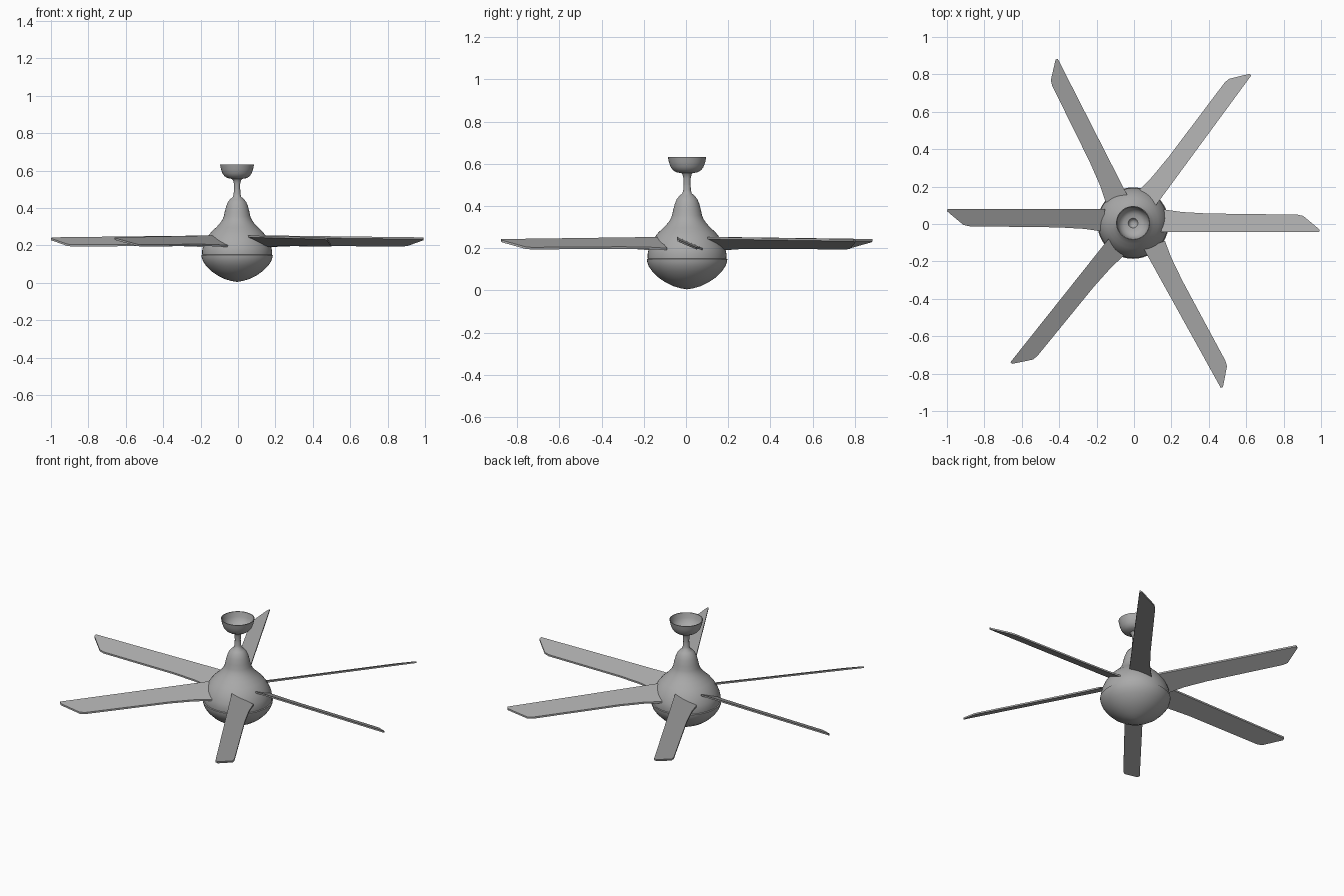
import bpy, bmesh, math
from mathutils import Matrix, Vector

if "Cube" in bpy.data.objects:
    bpy.data.objects.remove(bpy.data.objects["Cube"], do_unlink=True)

grey = bpy.data.materials.new("mid_grey")
grey.use_nodes = True
GREY = (0.4, 0.4, 0.4, 1)
grey.diffuse_color = GREY
grey.node_tree.nodes["Principled BSDF"].inputs["Base Color"].default_value = GREY
CENTRE = Vector((-0.005, 0.005, 0))


def finish(bm, name, angle):
    bmesh.ops.recalc_face_normals(bm, faces=bm.faces)
    mesh = bpy.data.meshes.new(name)
    bm.to_mesh(mesh)
    bm.free()
    mesh.materials.append(grey)
    ob = bpy.data.objects.new(name, mesh)
    ob.location = CENTRE
    bpy.context.collection.objects.link(ob)
    bpy.ops.object.select_all(action='DESELECT')
    ob.select_set(True)
    bpy.context.view_layer.objects.active = ob
    bpy.ops.object.shade_smooth_by_angle(angle=math.radians(angle))
    return ob


def lathe(name, profile, steps=48):
    bm = bmesh.new()
    verts = [bm.verts.new((r, 0, z)) for r, z in profile]
    edges = [bm.edges.new(pair) for pair in zip(verts, verts[1:])]
    bmesh.ops.spin(bm, geom=verts + edges, axis=(0, 0, 1), cent=(0, 0, 0),
                   angle=math.tau, steps=steps)
    bmesh.ops.remove_doubles(bm, verts=bm.verts, dist=0.0005)
    return finish(bm, name, 40)


# Lower bowl with a soft point
lathe("lower_bowl", [(0, 0.005), (0.03, 0.01), (0.065, 0.02), (0.105, 0.04),
                     (0.137, 0.062), (0.165, 0.09), (0.182, 0.115),
                     (0.189, 0.135), (0.191, 0.148), (0.185, 0.151), (0, 0.151)])

# Motor housing tapering into the neck
lathe("motor_housing", [(0, 0.15), (0.186, 0.15), (0.187, 0.17), (0.182, 0.195),
                        (0.17, 0.225), (0.155, 0.25), (0.135, 0.275),
                        (0.11, 0.298), (0.09, 0.32), (0.078, 0.338),
                        (0.071, 0.355), (0.066, 0.38), (0.058, 0.41),
                        (0.049, 0.432), (0.037, 0.447), (0.022, 0.46),
                        (0.018, 0.475), (0.017, 0.5)])

# Hanging rod flaring under the canopy
lathe("hanging_rod", [(0.017, 0.46), (0.016, 0.5), (0.017, 0.53),
                      (0.022, 0.55), (0.032, 0.56)])

# Open ceiling cup with a hollow centre
lathe("ceiling_cup", [(0.03, 0.556), (0.052, 0.56), (0.067, 0.57), (0.078, 0.585),
                      (0.086, 0.608), (0.091, 0.633), (0.087, 0.633),
                      (0.081, 0.605), (0.07, 0.582), (0.05, 0.568),
                      (0.026, 0.565), (0.02, 0.552), (0.01, 0.545), (0, 0.545)])


# Blades: pitched slabs with slanted tips
def blade(name, angle, offset, length):
    outline = [(0.15, 0), (length, 0), (length + 0.002, 0.012),
               (length - 0.025, 0.035), (length - 0.085, 0.085),
               (length - 0.115, 0.092), (0.4, 0.098), (0.26, 0.106), (0.165, 0.12)]
    bm = bmesh.new()
    turn = Matrix.Rotation(math.radians(angle), 4, 'Z')
    layers = []
    for thick in (0.005, -0.005):
        layers.append([bm.verts.new(turn @ Vector(
            (x, y + offset, 0.25 - 0.012 * x - 0.44 * y + thick)))
            for x, y in outline])
    top, bottom = layers
    bm.faces.new(top)
    bm.faces.new(reversed(bottom))
    n = len(outline)
    for i in range(n):
        j = (i + 1) % n
        bm.faces.new((top[i], bottom[i], bottom[j], top[j]))
    return finish(bm, name, 30)


BLADES = [(0, -0.047, 0.995), (53.7, -0.042, 1.01), (117, -0.04, 0.965),
          (180, -0.075, 0.992), (231.5, -0.05, 0.99), (299, -0.017, 0.998)]
for i, spec in enumerate(BLADES, 1):
    blade(f"fan_blade_{i}", *spec)
